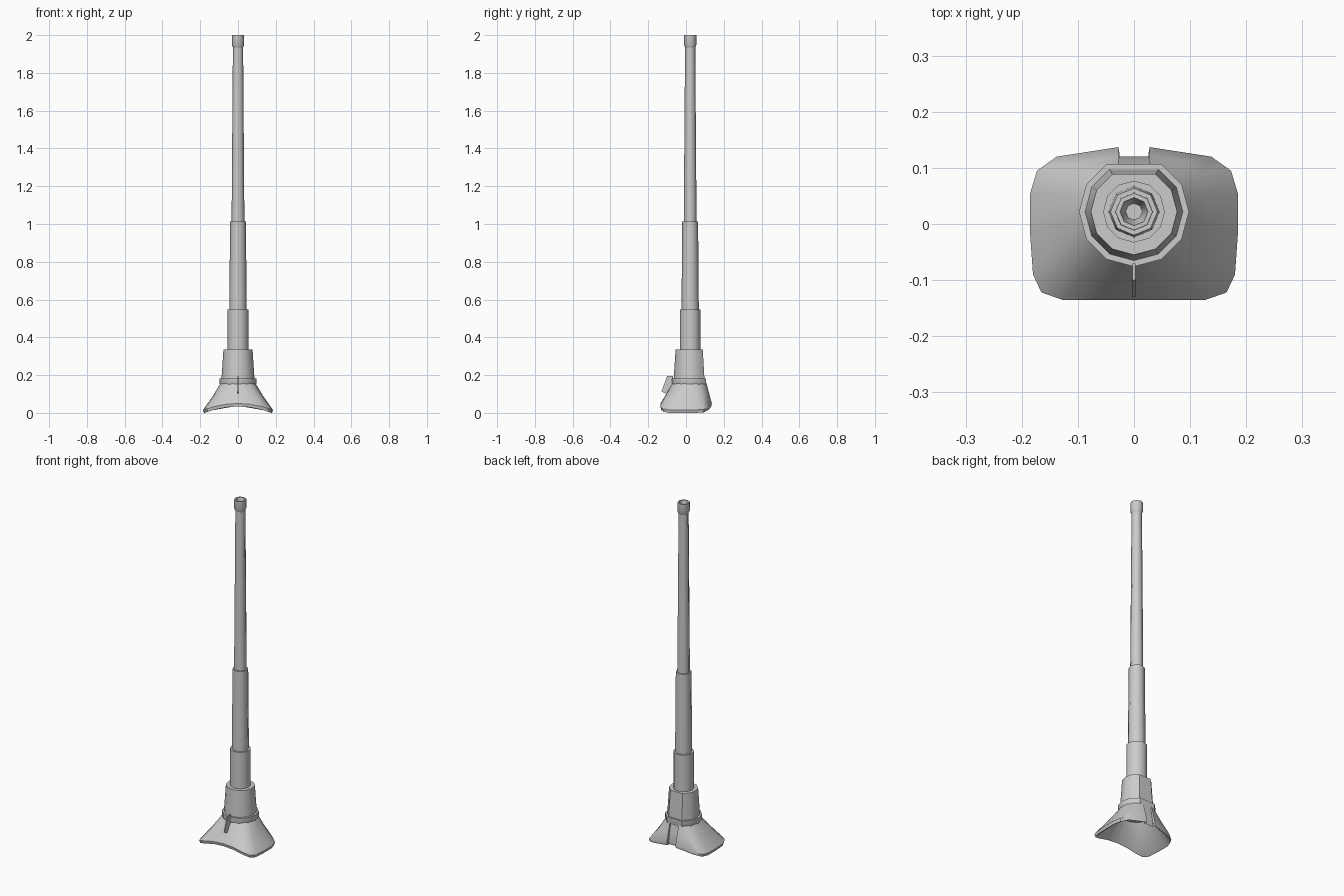
import bpy, bmesh, math

if "Cube" in bpy.data.objects:
    bpy.data.objects.remove(bpy.data.objects["Cube"])

AXIS_Y = 0.022  # the barrel axis sits slightly behind the centre


def finish(name, bm, angle=35):
    bmesh.ops.remove_doubles(bm, verts=bm.verts, dist=1e-6)
    bmesh.ops.recalc_face_normals(bm, faces=bm.faces)
    me = bpy.data.meshes.new(name)
    bm.to_mesh(me)
    bm.free()
    ob = bpy.data.objects.new(name, me)
    bpy.context.collection.objects.link(ob)
    bpy.ops.object.select_all(action='DESELECT')
    ob.select_set(True)
    bpy.context.view_layer.objects.active = ob
    bpy.ops.object.shade_smooth_by_angle(angle=math.radians(angle))
    return ob


def loft(name, rings, cap_start=True, cap_end=True, angle=35):
    """Bridge closed rings of points in order, capping the ends."""
    bm = bmesh.new()
    loops = [[bm.verts.new(p) for p in ring] for ring in rings]
    n = len(rings[0])
    for a, b in zip(loops, loops[1:]):
        for i in range(n):
            j = (i + 1) % n
            bm.faces.new((a[i], a[j], b[j], b[i]))
    if cap_start:
        bm.faces.new(loops[0][::-1])
    if cap_end:
        bm.faces.new(loops[-1])
    return finish(name, bm, angle)


def ring(r, z, sides, skip_back=False):
    pts = []
    for k in range(sides):
        a = -math.pi / 2 + k * 2 * math.pi / sides
        if skip_back and k == sides // 2:  # flattened back
            continue
        pts.append((r * math.cos(a), AXIS_Y + r * math.sin(a), z))
    return pts


def turned(name, profile, sides, skip_back=False):
    return loft(name, [ring(r, z, sides, skip_back) for r, z in profile], angle=46 if sides == 8 else 35)


# Barrel sections, each a turned profile of (radius, height)
turned("collar", [(0.092, 0.14), (0.098, 0.158), (0.098, 0.183), (0.08, 0.183)], 12, True)
turned("base_sleeve", [(0.088, 0.17), (0.077, 0.335), (0.05, 0.335)], 12, True)
turned("lower_tube", [(0.055, 0.32), (0.055, 0.548), (0.04, 0.548)], 12)
turned("middle_tube", [(0.046, 0.53), (0.042, 1.013), (0.03, 1.013)], 8)
turned("upper_tube", [(0.034, 1.0), (0.027, 1.945), (0.02, 1.945)], 8)
# Muzzle with a recessed bore
turned("muzzle", [(0.027, 1.935), (0.033, 1.948), (0.033, 2.0), (0.025, 2.0), (0.014, 1.94)], 8)

# Flared skirt: half outlines from front centre to back notch
bottom_half = [(0, -.135), (.065, -.135), (.128, -.135), (.165, -.122), (.18, -.09), (.185, -.02),
               (.185, .055), (.173, .095), (.138, .12), (.028, .137), (.028, .12), (0, .12)]
top_half = [(.092 * math.cos(math.radians(a)), AXIS_Y + .092 * math.sin(math.radians(a)))
            for a in (-90, -72, -50, -35, -20, 0, 20, 40, 60)]
top_half += [(.028, .108), (.028, .1), (0, .1)]


def mirrored(half):
    return half + [(-x, y) for x, y in half[-2:0:-1]]


bottom, top = mirrored(bottom_half), mirrored(top_half)


def arch(x):
    return 0.034 * (1 - min(1, abs(x) / 0.18) ** 2)


def scaled(pts, s, zf):
    return [(x * s, y * s, zf(x)) for x, y in pts]


outer_top = scaled(top, 1, lambda x: 0.158)
outer_mid = [(b[0] * .46 + t[0] * .54, b[1] * .5 + t[1] * .5, (arch(b[0]) + .016) * .5 + .079)
             for b, t in zip(bottom, top)]
outer_edge = scaled(bottom, 1, lambda x: arch(x) + 0.016)
lip = scaled(bottom, 0.975, lambda x: arch(x))
inner_edge = scaled(bottom, 0.93, lambda x: arch(x) + 0.004)
inner_top = scaled(top, 0.86, lambda x: 0.145)
loft("flared_skirt", [outer_top, outer_mid, outer_edge, lip, inner_edge, inner_top])

# Thin fin on the front of the collar
fin = [(-.10, .195), (-.07, .195), (-.07, .15), (-.10, .10), (-.13, .113)]
loft("front_fin", [[(x, y, z) for y, z in fin] for x in (-.0025, .0025)])
